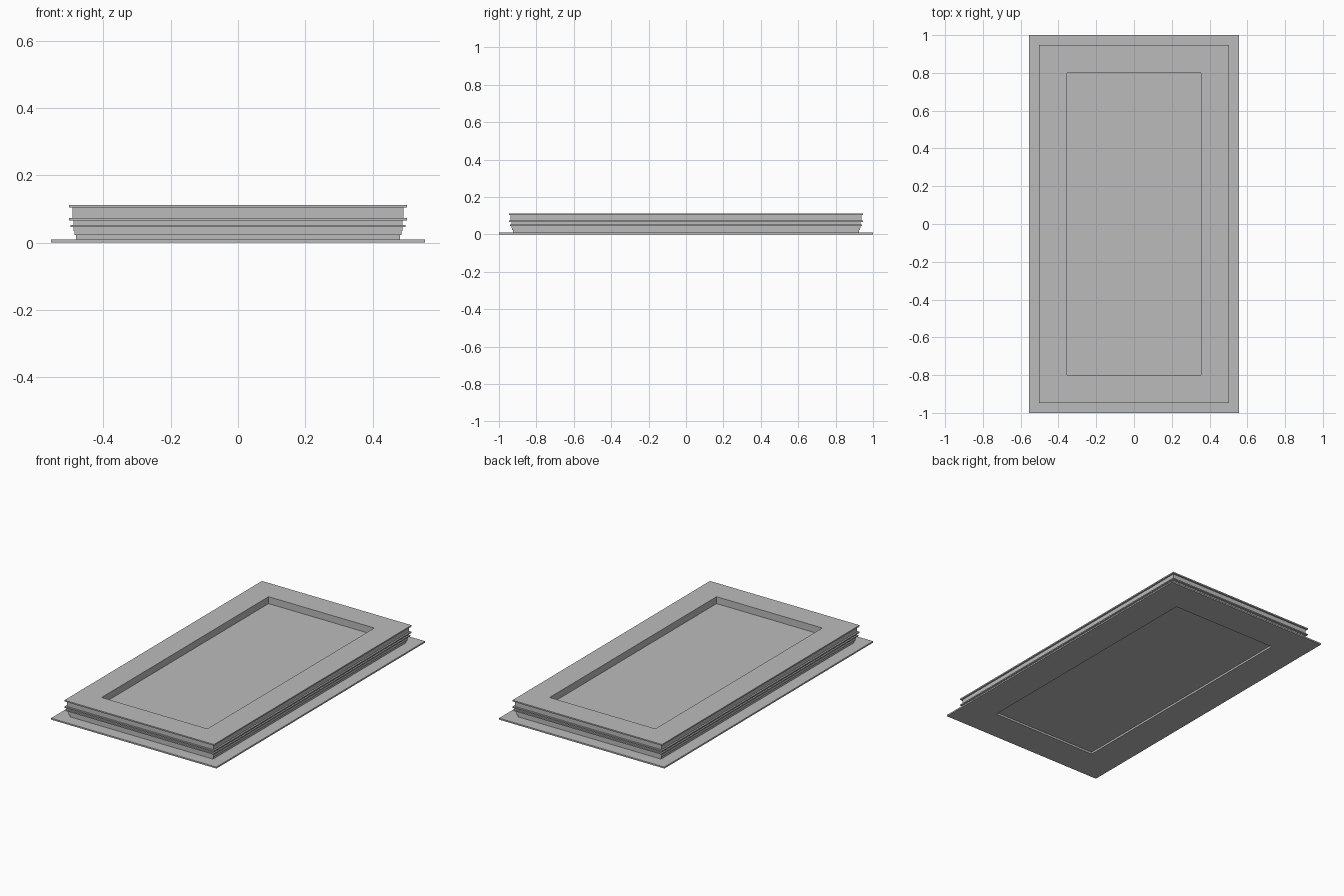
import bpy
import bmesh

cube = bpy.data.objects.get("Cube")
if cube:
    bpy.data.objects.remove(cube, do_unlink=True)

LENGTH_EXTRA = 0.445   # half length minus half width, the same for every ring
OPENING = 0.355        # half width of the central opening

grey = bpy.data.materials.new("plain grey")
grey.use_nodes = True
colour = (0.5, 0.5, 0.5, 1)
grey.diffuse_color = colour
grey.node_tree.nodes["Principled BSDF"].inputs["Base Color"].default_value = colour


def finish(name, bm):
    bmesh.ops.recalc_face_normals(bm, faces=bm.faces)
    mesh = bpy.data.meshes.new(name)
    bm.to_mesh(mesh)
    bm.free()
    mesh.materials.append(grey)
    obj = bpy.data.objects.new(name, mesh)
    bpy.context.collection.objects.link(obj)
    return obj


def rectangle(bm, half_width, z):
    half_length = half_width + LENGTH_EXTRA
    return [bm.verts.new((sx * half_width, sy * half_length, z))
            for sx, sy in ((-1, -1), (1, -1), (1, 1), (-1, 1))]


def mitred_frame(name, profile):
    """Sweep a closed (half width, height) profile round a rectangle."""
    bm = bmesh.new()
    rings = [rectangle(bm, w, z) for w, z in profile]
    for a, b in zip(rings, rings[1:] + rings[:1]):
        for i in range(4):
            j = (i + 1) % 4
            bm.faces.new((a[i], a[j], b[j], b[i]))
    return finish(name, bm)


def slab(name, half_width, bottom, top):
    bm = bmesh.new()
    a, b = rectangle(bm, half_width, bottom), rectangle(bm, half_width, top)
    bm.faces.new(a)
    bm.faces.new(b)
    for i in range(4):
        j = (i + 1) % 4
        bm.faces.new((a[i], a[j], b[j], b[i]))
    return finish(name, bm)


# Thin flange on the ground
mitred_frame("base_flange", [(OPENING, 0), (0.555, 0), (0.555, 0.009), (OPENING, 0.009)])

# Stepped moulding: (half width, top height) of each band from the bottom up
bands = [(0.481, 0.023), (0.486, 0.034), (0.488, 0.046), (0.497, 0.053),
         (0.488, 0.066), (0.502, 0.073), (0.492, 0.104), (0.502, 0.112)]
profile = [(OPENING, 0.009)]
bottom = 0.009
for width, top in bands:
    profile += [(width, bottom), (width, top)]
    bottom = top
profile.append((OPENING, bottom))
mitred_frame("stepped_moulding", profile)

# Sunken panel filling the opening
slab("inner_panel", OPENING, 0.012, 0.07)
